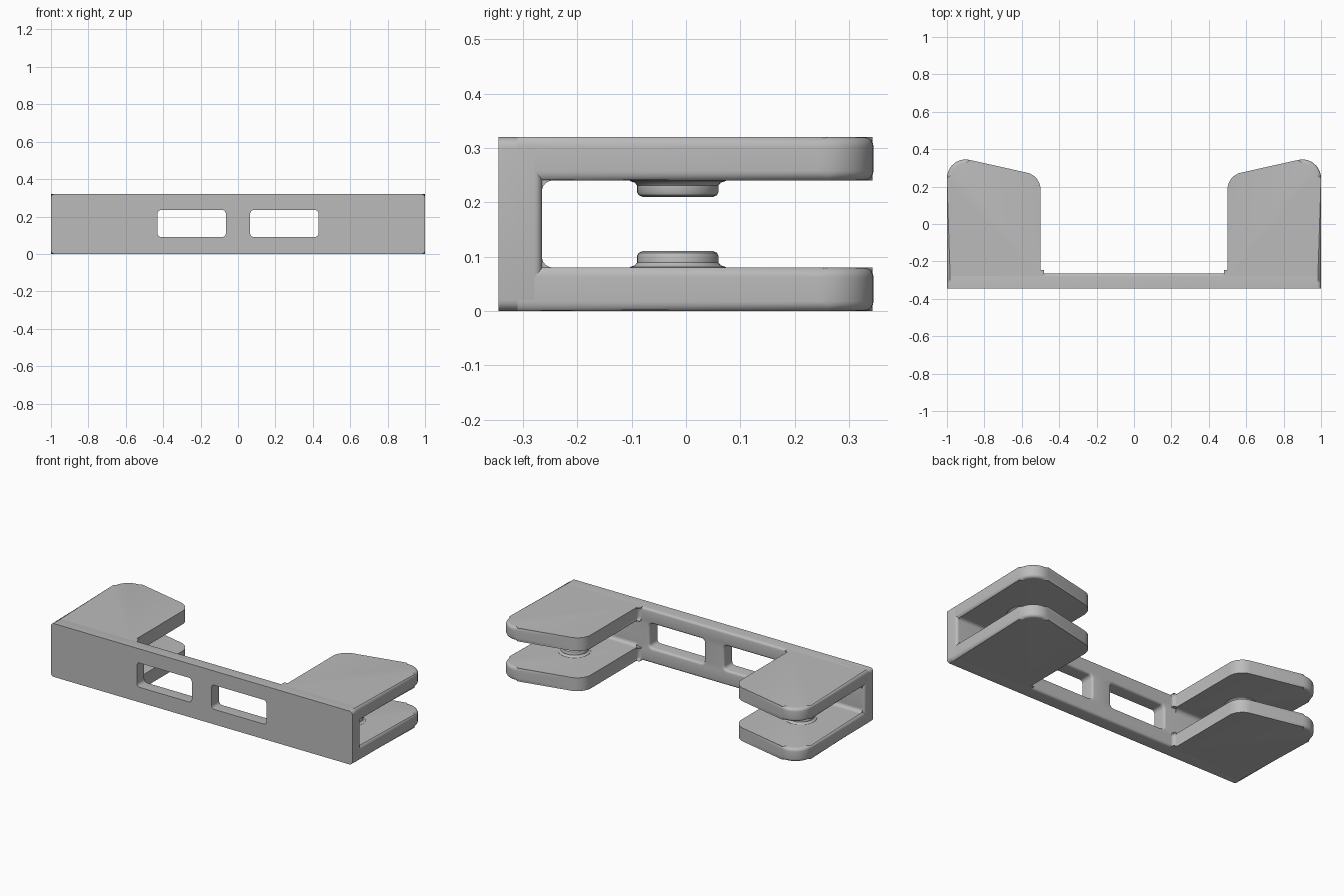
import bpy
import bmesh
import math
from mathutils import Vector

cube = bpy.data.objects.get("Cube")
if cube:
    bpy.data.objects.remove(cube, do_unlink=True)

# Single plain material
grey = bpy.data.materials.new("plain_grey")
grey.use_nodes = True
colour = (0.5, 0.5, 0.5, 1)
grey.diffuse_color = colour
for node in grey.node_tree.nodes:
    if node.type == "BSDF_PRINCIPLED":
        node.inputs["Base Color"].default_value = colour
        node.inputs["Roughness"].default_value = 0.6

FRONT, BACK = -0.345, -0.265     # bar faces
HEIGHT, THICK = 0.32, 0.08       # overall height, plate thickness
ROUND = 0.02


def finish(bm, name):
    bmesh.ops.recalc_face_normals(bm, faces=bm.faces)
    mesh = bpy.data.meshes.new(name)
    bm.to_mesh(mesh)
    bm.free()
    mesh.materials.append(grey)
    obj = bpy.data.objects.new(name, mesh)
    bpy.context.collection.objects.link(obj)
    bpy.ops.object.select_all(action="DESELECT")
    obj.select_set(True)
    bpy.context.view_layer.objects.active = obj
    bpy.ops.object.shade_smooth_by_angle(angle=math.radians(35))
    return obj


def arc(cx, cy, r, start, end, steps=8):
    angles = [math.radians(start + (end - start) * i / steps) for i in range(steps + 1)]
    return [(cx + r * math.cos(a), cy + r * math.sin(a)) for a in angles]


def rounded_rect(x0, x1, z0, z1, r, grow=0):
    x0, x1, z0, z1, r = x0 - grow, x1 + grow, z0 - grow, z1 + grow, r + grow
    corners = [(x1 - r, z1 - r), (x0 + r, z1 - r), (x0 + r, z0 + r), (x1 - r, z0 + r)]
    return [p for i, (x, z) in enumerate(corners) for p in arc(x, z, r, 90 * i, 90 * i + 90, 5)]


def loft(bm, rings):
    """Skin closed rings of equal length and return their vertices."""
    rows = [[bm.verts.new(p) for p in ring] for ring in rings]
    n = len(rows[0])
    for a, b in zip(rows, rows[1:]):
        for i in range(n):
            j = (i + 1) % n
            bm.faces.new((a[i], a[j], b[j], b[i]))
    return rows


def prism(outline, place, low, high):
    bm = bmesh.new()
    rows = loft(bm, [[place(u, v, w) for u, v in outline] for w in (low, high)])
    for row in rows:
        bm.faces.new(row)
    return bm


# Front bar: two windows, crisp front edges and softened rear edges
def make_bar():
    bm = bmesh.new()
    soft = 0.014
    steps = [(FRONT, 0)]
    for i in range(5):
        a = math.radians(22.5 * i)
        steps.append((BACK - soft + soft * math.sin(a), soft * (1 - math.cos(a))))
    shapes = [((-1, 1, 0, HEIGHT, ROUND), -1),
              ((0.065, 0.43, 0.09, 0.235, ROUND), 1),
              ((-0.43, -0.065, 0.09, 0.235, ROUND), 1)]
    caps = ([], [])
    for rect, sign in shapes:
        rows = loft(bm, [[(x, y, z) for x, z in rounded_rect(*rect, grow=sign * d)]
                         for y, d in steps])
        for cap, row in zip(caps, (rows[0], rows[-1])):
            cap.extend(bm.edges.get((row[i - 1], row[i])) for i in range(len(row)))
    for cap, normal in zip(caps, (Vector((0, -1, 0)), Vector((0, 1, 0)))):
        bmesh.ops.triangle_fill(bm, use_beauty=True, use_dissolve=False,
                                edges=cap, normal=normal)
    return finish(bm, "front_bar")


# Plate: sloped rear edge with rounded corners and a fillet into the bar
def make_plate(name, side, low):
    root = -0.31
    slope = 102.6
    outline = ([(1, root)] + arc(0.9, 0.245, 0.1, 0, slope, 10)
               + arc(0.59, 0.186, 0.09, slope, 180, 8)
               + arc(0.48, BACK + ROUND, ROUND, 0, -90, 5) + [(0.48, root)])
    bm = prism(outline, lambda x, y, z: (side * x, y, z), low, low + THICK)
    inner = side * 0.48
    rim = [e for e in bm.edges
           if abs(e.verts[0].co.z - e.verts[1].co.z) < 1e-5
           and not all(abs(v.co.y - root) < 1e-4 for v in e.verts)
           and not all(abs(v.co.x - inner) < 1e-4 for v in e.verts)]
    bmesh.ops.bevel(bm, geom=rim, offset=ROUND, offset_type="OFFSET", segments=5,
                    profile=0.5, affect="EDGES", clamp_overlap=True)
    return finish(bm, name)


# Concave strip where a plate meets the back of the bar
def make_fillet(name, side, upper):
    profile = arc(BACK + ROUND, THICK + ROUND, ROUND, 180, 270, 6)
    profile += [(BACK + ROUND, THICK - 0.01), (BACK - 0.01, THICK - 0.01),
                (BACK - 0.01, THICK + ROUND)]

    def place(y, z, x):
        return (side * x, y, HEIGHT - z if upper else z)

    return finish(prism(profile, place, 0.51, 0.985), name)


# Round gripping pad with a flared foot and softened rim
def make_pad(name, side, upper):
    profile = [(0.092, -0.005), (0.088, 0.001), (0.079, 0.004), (0.075, 0.009),
               (0.075, 0.021), (0.072, 0.027), (0.065, 0.03)]
    bm = bmesh.new()
    rings = []
    for r, h in profile:
        z = THICK + h
        z = HEIGHT - z if upper else z
        rings.append([(x, y, z) for x, y in arc(side * 0.75, -0.015, r, 0, 360, 40)[:-1]])
    rows = loft(bm, rings)
    for row in (rows[0], rows[-1]):
        bm.faces.new(row)
    return finish(bm, name)


make_bar()
for side_name, side in (("left", 1), ("right", -1)):
    for level, upper in (("lower", False), ("upper", True)):
        tag = f"{side_name}_{level}"
        make_plate(tag + "_plate", side, HEIGHT - THICK if upper else 0)
        make_fillet(tag + "_fillet", side, upper)
        make_pad(tag + "_pad", side, upper)
